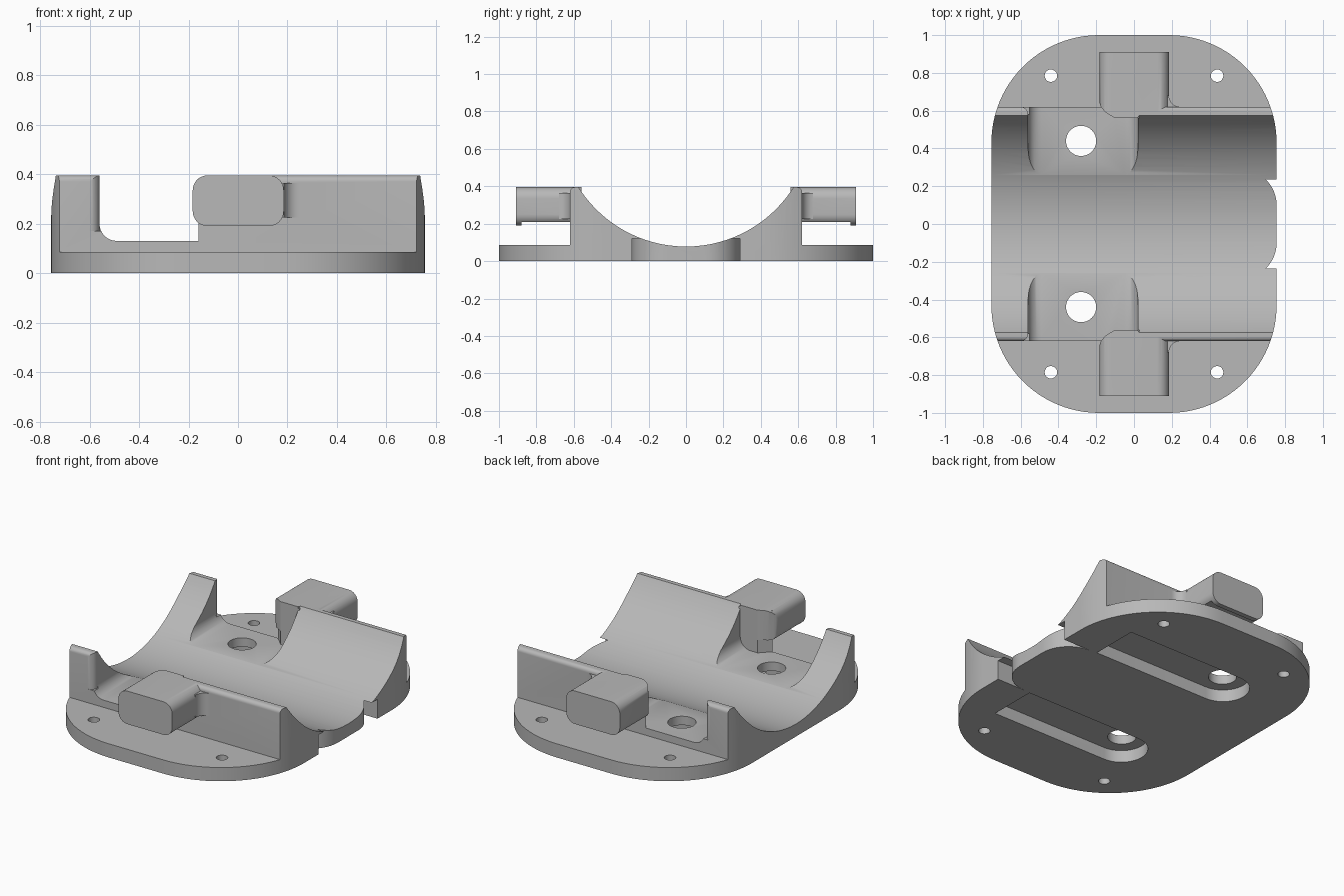
import bpy, bmesh
from math import sin, cos, pi, radians

if "Cube" in bpy.data.objects:
    bpy.data.objects.remove(bpy.data.objects["Cube"])

grey = bpy.data.materials.new("plain grey")
grey.use_nodes = True
grey.diffuse_color = (0.48, 0.48, 0.48, 1)
grey.node_tree.nodes["Principled BSDF"].inputs["Base Color"].default_value = (0.48, 0.48, 0.48, 1)


def arc(cx, cy, r, a0, a1, n=8):
    """Points on an arc, angles in degrees."""
    angles = [radians(a0 + (a1 - a0) * i / n) for i in range(n + 1)]
    return [(cx + r * cos(a), cy + r * sin(a)) for a in angles]


def rounded(x0, x1, y0, y1, r, n=8):
    """Rectangle with rounded corners."""
    return (arc(x1 - r, y1 - r, r, 0, 90, n) + arc(x0 + r, y1 - r, r, 90, 180, n)
            + arc(x0 + r, y0 + r, r, 180, 270, n) + arc(x1 - r, y0 + r, r, 270, 360, n))


def prism(name, pts, axis, lo, hi, side=1):
    """Extrude a profile along an axis; side=-1 mirrors it in y."""
    place = {"x": lambda a, b, c: (c, a * side, b),
             "y": lambda a, b, c: (a, c * side, b),
             "z": lambda a, b, c: (a, b * side, c)}[axis]
    bm = bmesh.new()
    face = bm.faces.new([bm.verts.new(place(a, b, lo)) for a, b in pts])
    extruded = bmesh.ops.extrude_face_region(bm, geom=[face])["geom"]
    for v in extruded:
        if isinstance(v, bmesh.types.BMVert):
            v.co = place(*{"x": (v.co.y * side, v.co.z),
                           "y": (v.co.x, v.co.z),
                           "z": (v.co.x, v.co.y * side)}[axis], hi)
    bmesh.ops.remove_doubles(bm, verts=bm.verts, dist=1e-5)
    bmesh.ops.recalc_face_normals(bm, faces=bm.faces)
    mesh = bpy.data.meshes.new(name)
    bm.to_mesh(mesh)
    bm.free()
    mesh.materials.append(grey)
    ob = bpy.data.objects.new(name, mesh)
    bpy.context.collection.objects.link(ob)
    return ob


def combine(target, tool, operation):
    """Apply a boolean and remove the tool."""
    mod = target.modifiers.new("combine", "BOOLEAN")
    mod.operation, mod.solver, mod.object = operation, "EXACT", tool
    bpy.context.view_layer.objects.active = target
    bpy.ops.object.modifier_apply(modifier=mod.name)
    bpy.data.objects.remove(tool)


def box(x0, x1, y0, y1):
    return [(x0, y0), (x1, y0), (x1, y1), (x0, y1)]


TOP, PLATE, WALL, FLOOR = 0.395, 0.085, 0.62, 0.13

# Base plate and cradle share one rounded outline
cradle = prism("cradle", rounded(-0.755, 0.755, -1, 1, 0.57, 24), "z", 0, TOP)

# Cylindrical trough
combine(cradle, prism("trough_cutter", arc(0, 0.758, 0.68, 0, 360, 96)[:-1], "x", -1, 1),
        "DIFFERENCE")

for s in (1, -1):
    # Shelf outside the cradle wall, with a rounded wall top
    shelf = ([(1.1, PLATE), (1.1, 0.5), (0.595, 0.5)]
             + arc(0.595, TOP - 0.025, 0.025, 90, 0) + [(WALL, PLATE)])
    cutters = [prism("shelf_cutter", shelf, "x", -1, 1, s)]

    # Pocket with rounded floor edges and a softened outer corner
    pocket = ([(0.02, 0.5), (-0.56, 0.5)] + arc(-0.49, FLOOR + 0.07, 0.07, 180, 270)
              + arc(-0.05, FLOOR + 0.07, 0.07, 270, 360))
    cutters.append(prism("pocket_cutter", pocket, "y", 0.2, 0.8, s))
    corner = arc(-0.6, 0.58, 0.04, 90, 0) + [(-0.54, 0.58), (-0.54, 0.64), (-0.6, 0.64)]
    cutters.append(prism("corner_cutter", corner, "z", 0.17, 0.5, s))

    # Bolt hole, screw holes and the blind slot underneath
    cutters.append(prism("bolt_cutter", arc(-0.28, 0.44, 0.08, 0, 360, 32)[:-1], "z", -0.1, 0.3, s))
    for x in (-0.44, 0.44):
        cutters.append(prism("screw_cutter", arc(x, 0.785, 0.033, 0, 360, 20)[:-1],
                             "z", -0.1, 0.3, s))
    slot = arc(-0.28, 0.445, 0.15, 90, 270, 20) + [(0.52, 0.295), (0.52, 0.595)]
    cutters.append(prism("slot_cutter", slot, "z", -0.1, 0.075, s))

    # Gap beside the rounded end tongue
    gap = [(0.8, 0.1)] + arc(0.565, 0.1, 0.19, 0, 90, 12) + [(0.8, 0.29)]
    cutters.append(prism("gap_cutter", gap, "z", -0.1, 0.12, s))
    for cutter in cutters:
        combine(cradle, cutter, "DIFFERENCE")

    # Post carrying the lug across the pocket opening
    post = [(-0.16, WALL), (-0.1, 0.56), (0.03, 0.56), (0.03, WALL)]
    combine(cradle, prism("post", post, "z", 0.1, 0.385, s), "UNION")

    # Rounded lug with a small lip at its outer end
    lug = prism("lug", rounded(-0.183, 0.185, 0.19, TOP, 0.06), "y", 0.5, 0.91, s)
    plan = [(-0.3, 1), (0.3, 1), (0.3, 0.585), (0.03, 0.585), (0.02, 0.56), (-0.1, 0.56),
            (-0.15, 0.59), (-0.175, 0.62), (-0.19, 0.66), (-0.3, 0.66)]
    combine(lug, prism("lug_plan", plan, "z", 0, 0.6, s), "INTERSECT")
    combine(lug, prism("lip_cutter", box(-0.3, 0.3, 0.1, 0.21), "y", 0.4, 0.88, s), "DIFFERENCE")
    combine(cradle, lug, "UNION")

    # Fillet between lug and wall
    fillet = [(0.17, 0.61), (0.17, 0.68)] + arc(0.245, 0.68, 0.06, 180, 270) + [(0.245, 0.61)]
    combine(cradle, prism("lug_fillet", fillet, "z", 0.225, 0.365, s), "UNION")

# Smooth the curved surfaces, keep hard edges
bpy.ops.object.select_all(action="DESELECT")
cradle.select_set(True)
bpy.context.view_layer.objects.active = cradle
bpy.ops.object.shade_smooth_by_angle(angle=radians(30))
